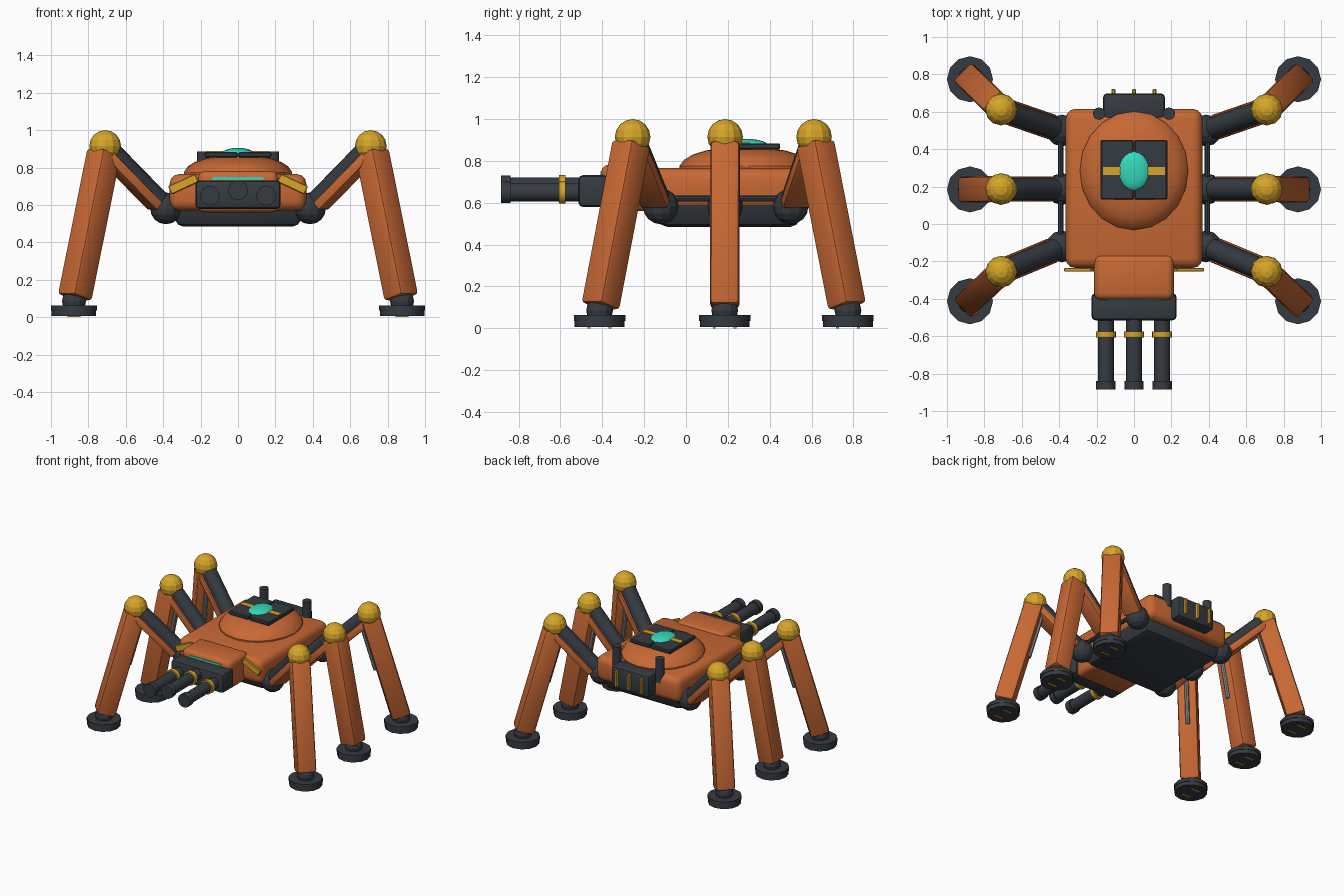
import bpy, bmesh, math
from mathutils import Matrix, Vector

if "Cube" in bpy.data.objects:
    bpy.data.objects.remove(bpy.data.objects["Cube"])


def material(name, rgb):
    m = bpy.data.materials.new(name)
    m.diffuse_color = (*rgb, 1)
    m.use_nodes = True
    m.node_tree.nodes["Principled BSDF"].inputs["Base Color"].default_value = m.diffuse_color
    return m


ORANGE = material("burnt orange", (0.58, 0.14, 0.035))
DARK = material("dark slate", (0.036, 0.044, 0.054))
GOLD = material("gold", (0.68, 0.38, 0.022))
TEAL = material("teal glow", (0.035, 0.68, 0.50))
STEEL = material("grey steel", (0.25, 0.27, 0.29))


def finish(name, bm, mat, matrix=None, smooth=True):
    if matrix:
        bm.transform(matrix)
    bmesh.ops.recalc_face_normals(bm, faces=bm.faces)
    me = bpy.data.meshes.new(name)
    bm.to_mesh(me)
    bm.free()
    me.materials.append(mat)
    if smooth:
        me.shade_smooth()
        me.set_sharp_from_angle(angle=math.radians(32))
    ob = bpy.data.objects.new(name, me)
    bpy.context.collection.objects.link(ob)
    return ob


def box(name, lo, hi, mat, bevel=0.0, top=1.0, bottom=1.0, seg=2, matrix=None):
    """Box between two corners; top / bottom scale those faces."""
    lo, hi = Vector(lo), Vector(hi)
    c, s = (lo + hi) / 2, hi - lo
    bm = bmesh.new()
    bmesh.ops.create_cube(bm, size=1)
    for v in bm.verts:
        k = top if v.co.z > 0 else bottom
        v.co = Vector((v.co.x * s.x * k, v.co.y * s.y * k, v.co.z * s.z)) + c
    if bevel:
        bmesh.ops.bevel(bm, geom=bm.edges[:], offset=bevel, segments=seg,
                        profile=0.5, affect='EDGES', clamp_overlap=True)
    return finish(name, bm, mat, matrix)


def rod(name, a, b, r, mat, sides=16, r2=None):
    a, b = Vector(a), Vector(b)
    bm = bmesh.new()
    bmesh.ops.create_cone(bm, cap_ends=True, segments=sides, radius1=r,
                          radius2=r if r2 is None else r2, depth=(b - a).length)
    q = (b - a).to_track_quat('Z', 'Y').to_matrix().to_4x4()
    return finish(name, bm, mat, Matrix.Translation((a + b) / 2) @ q)


def ball(name, c, r, mat, scale=(1, 1, 1), u=12, v=8, smooth=False):
    bm = bmesh.new()
    bmesh.ops.create_uvsphere(bm, u_segments=u, v_segments=v, radius=r)
    return finish(name, bm, mat,
                  Matrix.Translation(c) @ Matrix.Diagonal((*scale, 1)), smooth)


def limb_frame(a, b):
    """Frame with z along the limb, x level across it, y on its upper side."""
    d = (b - a).normalized()
    side = d.cross(Vector((0, 0, 1))).normalized()
    up = side.cross(d)
    m = Matrix((side, up, d)).transposed().to_4x4()
    return Matrix.Translation(a) @ m


# Body shell and lower hull
box("body_shell", (-0.365, -0.235, 0.57), (0.365, 0.615, 0.765), ORANGE, 0.05, seg=3)
box("lower_hull", (-0.372, -0.17, 0.485), (0.372, 0.58, 0.67), DARK, 0.035, bottom=0.88)

# Dome on the back
bm = bmesh.new()
rings = []
for k, z in ((1.0, 0.755), (1.0, 0.775), (0.93, 0.805), (0.8, 0.83), (0.6, 0.85), (0.3, 0.862)):
    rings.append([bm.verts.new((0.29 * k * math.cos(t * math.tau / 20),
                                0.285 + 0.317 * k * math.sin(t * math.tau / 20), z))
                  for t in range(20)])
for p, q in zip(rings, rings[1:]):
    for i in range(20):
        j = (i + 1) % 20
        bm.faces.new((p[i], p[j], q[j], q[i]))
bm.faces.new(rings[0])
bm.faces.new(rings[-1])
finish("back_dome", bm, ORANGE)

# Split hatch, gold band and teal lens
for n, s in (("left", -1), ("right", 1)):
    x = sorted((s * 0.003, s * 0.178))
    box(n + "_hatch", (x[0], 0.13, 0.855), (x[1], 0.45, 0.884), DARK, 0.006, seg=1)
box("hatch_band", (-0.165, 0.262, 0.88), (0.165, 0.306, 0.889), GOLD)
ball("hatch_lens", (0, 0.283, 0.875), 1, TEAL, (0.085, 0.108, 0.031), 20, 10, True)

# Head, brow light and gun housing
box("head_shell", (-0.213, -0.405, 0.56), (0.213, -0.165, 0.782), ORANGE, 0.035, seg=3)
box("brow_light", (-0.135, -0.409, 0.733), (0.135, -0.4, 0.75), TEAL)
box("gun_housing", (-0.228, -0.515, 0.58), (0.228, -0.37, 0.732), DARK, 0.022)

# Three barrels with collars and muzzles
for n, x, z in (("left", -0.15, 0.65), ("middle", 0, 0.678), ("right", 0.15, 0.65)):
    rod(n + "_barrel", (x, -0.5, z), (x, -0.86, z), 0.043, DARK)
    rod(n + "_barrel_collar", (x, -0.575, z), (x, -0.607, z), 0.054, GOLD)
    rod(n + "_muzzle", (x, -0.84, z), (x, -0.885, z), 0.052, DARK)

# Rear pack with gold vents
box("rear_pack", (-0.165, 0.56, 0.6), (0.165, 0.698, 0.77), DARK, 0.02)
for i, x in enumerate((-0.11, 0, 0.11)):
    box("rear_vent_%d" % (i + 1), (x - 0.01, 0.69, 0.625), (x + 0.01, 0.722, 0.75), GOLD, 0.004, seg=1)

for side, s in (("left", -1), ("right", 1)):
    # Exhaust stack, gold shoulder plate and side rail
    rod(side + "_stack", (s * 0.187, 0.59, 0.7), (s * 0.187, 0.59, 0.885), 0.033, DARK, 12)
    tilt = Matrix.Translation((s * 0.292, -0.245, 0.712)) @ Matrix.Rotation(s * math.radians(25), 4, 'Y')
    box(side + "_shoulder_plate", (-0.08, -0.01, -0.024), (0.08, 0.01, 0.024), GOLD, 0.004, seg=1, matrix=tilt)
    rod(side + "_rail", (s * 0.392, -0.13, 0.62), (s * 0.392, 0.51, 0.62), 0.015, DARK, 8)

    # Legs
    for row, hy, ky, fy in (("front", -0.12, -0.255, -0.413),
                            ("middle", 0.187, 0.187, 0.185),
                            ("rear", 0.5, 0.612, 0.774)):
        n = side + "_" + row + "_"
        hip = Vector((s * 0.385, hy, 0.582))
        knee = Vector((s * 0.71, ky, 0.915))
        ankle = Vector((s * 0.877, fy, 0.085))
        ball(n + "hip", hip, 0.085, DARK)
        ball(n + "knee", knee, 0.085, GOLD)
        ball(n + "ankle", ankle, 0.064, DARK)

        # Thigh: dark strut over an orange under-plate
        length = (knee - hip).length
        rod(n + "thigh_strut", hip, knee, 0.058, DARK, 12)
        box(n + "thigh_plate", (-0.068, -0.062, 0.05), (0.068, -0.008, length - 0.03),
            ORANGE, 0.012, matrix=limb_frame(hip, knee))

        # Shin with a piston on its inner face
        f = limb_frame(knee, ankle)
        length = (ankle - knee).length
        box(n + "shin", (-0.07, -0.07, 0.03), (0.07, 0.07, length - 0.02), ORANGE, 0.02, matrix=f)
        rod(n + "piston", f @ Vector((0, -0.074, 0.1)), f @ Vector((0, -0.074, 0.44)), 0.016, STEEL, 8)

        # Foot pad with gold grips beneath
        rod(n + "sole", (ankle.x, fy, 0.006), (ankle.x, fy, 0.036), 0.119, DARK, 12)
        rod(n + "foot", (ankle.x, fy, 0.036), (ankle.x, fy, 0.063), 0.123, DARK, 12)
        for i, dy in enumerate((-0.05, 0.05)):
            box(n + "grip_%d" % (i + 1), (ankle.x - 0.035, fy + dy - 0.007, 0),
                (ankle.x + 0.035, fy + dy + 0.007, 0.009), GOLD)
